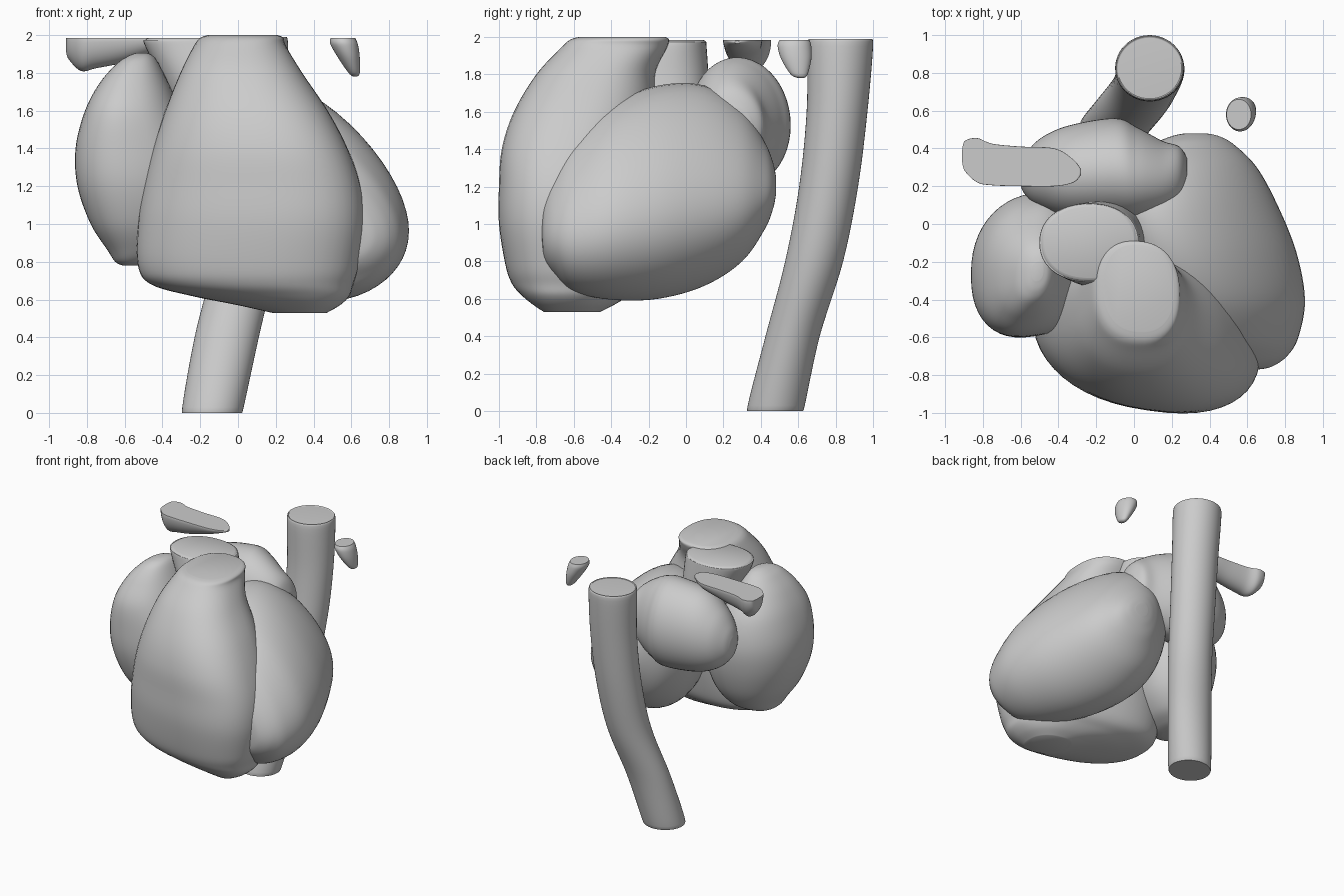
import bpy, bmesh, math

TOP = 2.0
SIDES = 48
STEPS = 6


def spline(rows):
    """Catmull-Rom interpolation of section rows."""
    out = []
    for i in range(len(rows) - 1):
        p = [rows[max(0, min(len(rows) - 1, i + k))] for k in (-1, 0, 1, 2)]
        for s in range(STEPS):
            t = s / STEPS
            out.append([0.5 * (2 * b + (c - a) * t + (2 * a - 5 * b + 4 * c - d) * t * t
                               + (3 * b - a - 3 * c + d) * t ** 3)
                        for a, b, c, d in zip(*p)])
    return out + [list(rows[-1])]


def power(x, e):
    return math.copysign(abs(x) ** e, x)


def loft(name, axis, rows, shear=0.0, end_shear=None, taper=0.0, square=2.0,
         top=TOP, angle=50):
    """Loft skewed superellipses along an axis. Row: position, u0, u1, v0, v1."""
    bm = bmesh.new()
    rings = []
    trig = [(power(math.cos(2 * math.pi * k / SIDES), 2 / square),
             power(math.sin(2 * math.pi * k / SIDES), 2 / square)) for k in range(SIDES)]
    for w, u0, u1, v0, v1 in spline(rows):
        f = (w - rows[0][0]) / (rows[-1][0] - rows[0][0])
        sh = shear if end_shear is None else shear + (end_shear - shear) * f ** 2
        # shear skews the whole section, taper only its upper half
        skew = [s - sh * c - taper * c * (1 + s) / 2 for c, s in trig]
        lo, hi = min(skew), max(skew)
        ring = []
        for (c, s), h in zip(trig, skew):
            u = (u0 + u1) / 2 + (u1 - u0) / 2 * c
            v = v0 + (v1 - v0) * (h - lo) / (hi - lo)
            x, y, z = {'x': (w, u, v), 'y': (u, w, v), 'z': (u, v, w)}[axis]
            ring.append(bm.verts.new((x, y, max(0, min(z, top)))))
        rings.append(ring)
    for r, q in zip(rings, rings[1:]):
        for k in range(SIDES):
            n = (k + 1) % SIDES
            bm.faces.new((r[k], r[n], q[n], q[k]))
    bm.faces.new(rings[0])
    bm.faces.new(rings[-1])
    bmesh.ops.recalc_face_normals(bm, faces=bm.faces)
    me = bpy.data.meshes.new(name)
    bm.to_mesh(me)
    bm.free()
    ob = bpy.data.objects.new(name, me)
    bpy.context.collection.objects.link(ob)
    bpy.ops.object.select_all(action='DESELECT')
    ob.select_set(True)
    bpy.context.view_layer.objects.active = ob
    bpy.ops.object.shade_smooth_by_angle(angle=math.radians(angle))
    return ob


# Front chamber, tapering up into its outflow trunk
loft("right_ventricle", 'z', [
    (0.53, 0.18, 0.47, -0.76, -0.46), (0.57, 0.00, 0.54, -0.82, -0.38),
    (0.62, -0.25, 0.59, -0.88, -0.30), (0.68, -0.46, 0.61, -0.93, -0.22),
    (0.78, -0.53, 0.64, -0.965, -0.18), (1.00, -0.53, 0.67, -1.00, -0.15),
    (1.20, -0.50, 0.65, -1.00, -0.15), (1.40, -0.45, 0.58, -0.985, -0.15),
    (1.60, -0.385, 0.475, -0.92, -0.15), (1.80, -0.305, 0.34, -0.80, -0.16),
    (1.94, -0.235, 0.255, -0.67, -0.10), (1.985, -0.20, 0.24, -0.62, -0.09),
    (2.00, -0.16, 0.21, -0.57, -0.11)], shear=0.24, end_shear=0.05, square=2.35)

# Egg-shaped side chamber
loft("left_ventricle", 'y', [
    (-0.77, 0.54, 0.66, 0.90, 1.05), (-0.755, 0.44, 0.73, 0.81, 1.17),
    (-0.70, 0.33, 0.81, 0.73, 1.30), (-0.60, 0.20, 0.87, 0.64, 1.46),
    (-0.40, 0.03, 0.905, 0.595, 1.64), (-0.15, -0.10, 0.86, 0.60, 1.74),
    (0.10, -0.15, 0.76, 0.67, 1.74), (0.30, -0.06, 0.65, 0.80, 1.62),
    (0.42, 0.10, 0.53, 0.97, 1.44), (0.465, 0.20, 0.45, 1.08, 1.33),
    (0.48, 0.27, 0.38, 1.15, 1.26)], shear=0.05, taper=0.42)

# Tall pouch on the other side
loft("right_atrium", 'z', [
    (0.78, -0.61, -0.50, -0.32, -0.16), (0.80, -0.65, -0.42, -0.38, -0.08),
    (0.86, -0.69, -0.32, -0.44, 0.01), (1.00, -0.78, -0.22, -0.53, 0.10),
    (1.20, -0.85, -0.17, -0.59, 0.16), (1.40, -0.86, -0.20, -0.60, 0.17),
    (1.60, -0.81, -0.30, -0.58, 0.11), (1.75, -0.73, -0.37, -0.50, 0.00),
    (1.85, -0.64, -0.42, -0.42, -0.09), (1.89, -0.58, -0.45, -0.36, -0.15),
    (1.905, -0.54, -0.48, -0.30, -0.20)], shear=-0.15, square=2.3)

# Rear upper chamber, lying crosswise
loft("left_atrium", 'x', [
    (-0.605, 0.22, 0.30, 1.42, 1.54), (-0.58, 0.16, 0.36, 1.36, 1.62),
    (-0.50, 0.09, 0.45, 1.28, 1.74), (-0.35, 0.03, 0.52, 1.22, 1.85),
    (-0.10, 0.02, 0.56, 1.20, 1.89), (0.02, 0.02, 0.51, 1.22, 1.87),
    (0.15, 0.05, 0.44, 1.27, 1.80), (0.24, 0.10, 0.41, 1.34, 1.72),
    (0.28, 0.18, 0.35, 1.42, 1.62)], shear=0.05)

# Great vessels
loft("ascending_aorta", 'z', [
    (1.10, -0.22, 0.20, -0.32, 0.10), (1.50, -0.31, 0.10, -0.33, 0.11),
    (1.75, -0.40, 0.05, -0.34, 0.12), (1.95, -0.495, 0.03, -0.31, 0.11),
    (1.975, -0.49, 0.015, -0.30, 0.105), (1.985, -0.475, 0.0, -0.285, 0.09)], square=2.2)
loft("descending_aorta", 'z', [
    (0.00, -0.28, 0.02, 0.345, 0.62), (0.03, -0.295, 0.03, 0.33, 0.635),
    (0.40, -0.23, 0.11, 0.425, 0.715), (0.80, -0.135, 0.20, 0.53, 0.84),
    (1.20, -0.10, 0.245, 0.605, 0.92), (1.60, -0.09, 0.265, 0.645, 0.97),
    (1.95, -0.10, 0.265, 0.65, 1.00), (1.985, -0.085, 0.25, 0.665, 0.985)])

# Short loose vein pieces, cut flat at the top
loft("left_vein_piece", 'x', [
    (-0.91, 0.33, 0.39, 1.91, 2.05), (-0.895, 0.28, 0.44, 1.87, 2.09),
    (-0.83, 0.22, 0.455, 1.81, 2.15), (-0.75, 0.205, 0.425, 1.825, 2.14),
    (-0.60, 0.20, 0.41, 1.855, 2.11), (-0.42, 0.20, 0.40, 1.91, 2.05),
    (-0.32, 0.22, 0.34, 1.95, 2.01), (-0.28, 0.26, 0.29, 1.965, 1.98)],
    top=1.985, angle=40)
loft("right_vein_piece", 'z', [
    (1.78, 0.61, 0.63, 0.60, 0.63), (1.80, 0.585, 0.645, 0.56, 0.65),
    (1.88, 0.53, 0.645, 0.51, 0.67), (1.95, 0.49, 0.635, 0.49, 0.67),
    (1.985, 0.49, 0.62, 0.50, 0.66)])
